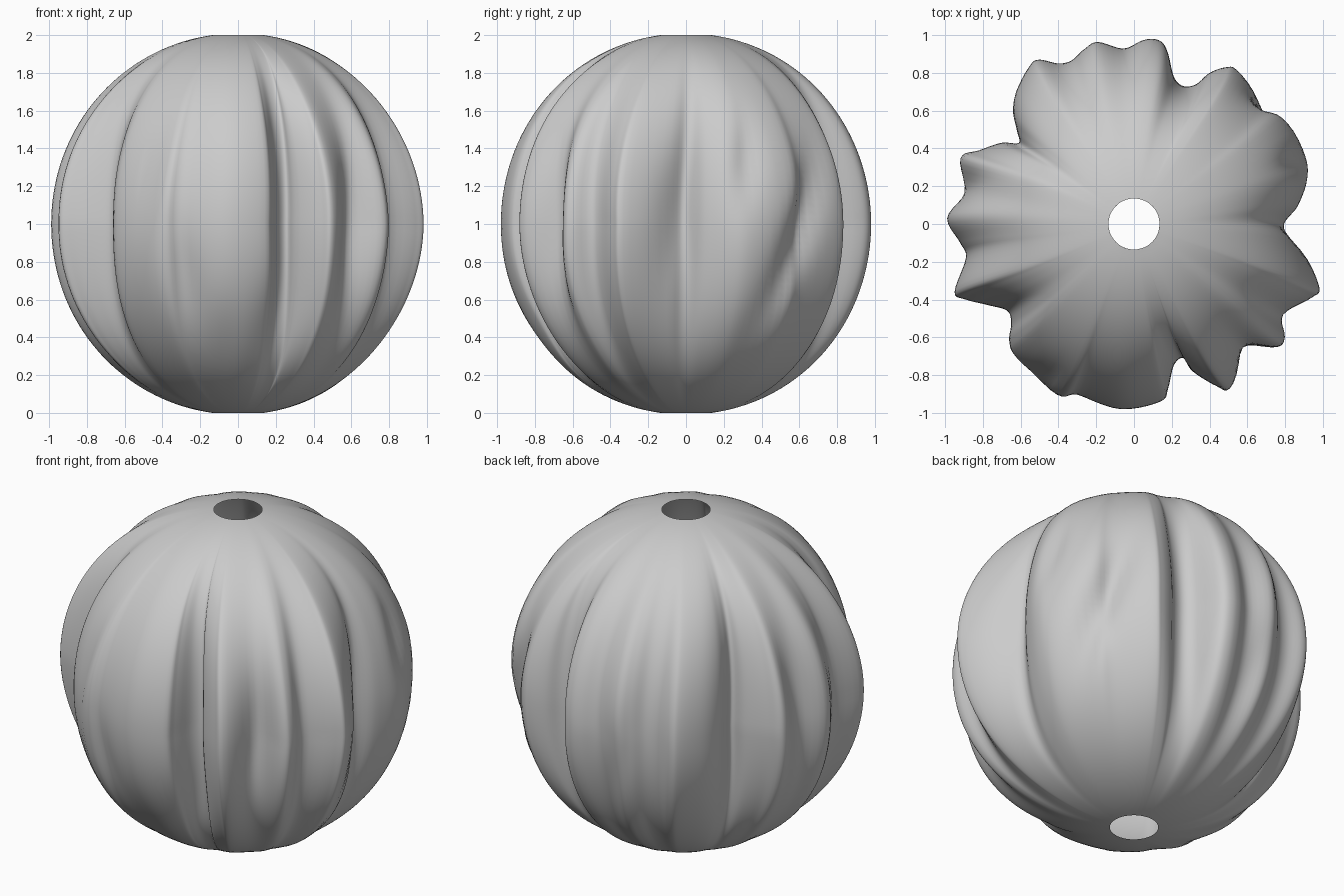
import bpy, bmesh, math
from mathutils import Vector

if "Cube" in bpy.data.objects:
    bpy.data.objects.remove(bpy.data.objects["Cube"])

# Widest cross-section of the pleated globe, counterclockwise (x, y)
OUTLINE = [
    (.81, 0), (.87, .1), (.92, .24), (.91, .36), (.80, .57), (.70, .64), (.55, .81), (.49, .83),
    (.40, .80), (.33, .74), (.26, .73), (.21, .78), (.18, .90), (.15, .96), (.10, .98), (.04, .97),
    (-.06, .93), (-.20, .98), (-.27, .94), (-.33, .87), (-.40, .85), (-.50, .87), (-.55, .84),
    (-.62, .71), (-.64, .60), (-.62, .50), (-.61, .43), (-.70, .43), (-.82, .39), (-.92, .35),
    (-.91, .17), (-.99, .03), (-.92, -.10), (-.89, -.18), (-.95, -.36), (-.89, -.40), (-.77, -.43),
    (-.67, -.46), (-.65, -.53), (-.66, -.62), (-.62, -.71), (-.41, -.91), (-.30, -.91), (-.07, -.98),
    (.14, -.94), (.18, -.87), (.21, -.75), (.26, -.71), (.31, -.78), (.44, -.86), (.51, -.87),
    (.62, -.70), (.77, -.66), (.80, -.60), (.79, -.48), (.94, -.39), (.98, -.33), (.88, -.10)]
# Local dents: angle (deg), height, angular width (deg), half height, depth, slant (deg per unit z)
DENTS = [(38, .9, 6, .40, .07, 22), (20, 1.35, 5, .25, .05, 5), (-48, 1.0, 6, .45, .07, 5),
         (-78, .40, 7, .30, .06, 10), (-95, .25, 6, .25, .04, 0), (-4, 1.05, 5, .40, .05, 5),
         (100, .7, 6, .40, .04, 10), (165, 1.3, 6, .35, .04, -10), (-120, 1.3, 5, .30, .03, 8),
         (-108, .7, 5, .30, .03, -8)]
HOLE, RINGS, STEPS = .135, 72, 5


def spline(a, b, c, d, t):
    """Catmull-Rom point between b and c."""
    return .5 * (2 * b + (c - a) * t + (2 * a - 5 * b + 4 * c - d) * t * t
                 + (3 * b - a - 3 * c + d) * t ** 3)


def dent_depth(angle, z):
    total = 0
    for a, h, wa, hz, depth, slant in DENTS:
        off = (angle - a - slant * (z - h) + 180) % 360 - 180
        total += depth * math.exp(-(off / wa) ** 2 - ((z - h) / hz) ** 2)
    return total


pts = [Vector(p) for p in OUTLINE]
n = len(pts)
section = [spline(pts[i - 1], pts[i], pts[(i + 1) % n], pts[(i + 2) % n], s / STEPS)
           for i in range(n) for s in range(STEPS)]

# Globe shell: round at the two openings, fully pleated at mid height
bm = bmesh.new()
start = math.asin(HOLE)
rows = []
for r in range(RINGS + 1):
    polar = start + (math.pi - 2 * start) * r / RINGS
    z = 1 + math.cos(polar) / math.cos(start)
    pleat = math.sin(polar) ** 2
    row = []
    for p in section:
        ang = math.atan2(p.y, p.x)
        sway = .035 * math.sin(2.6 * (z - 1) + 3 * ang) * abs(z - 1)
        xy = p.normalized().lerp(p, pleat)
        xy *= math.sin(polar) * (1 - pleat * dent_depth(math.degrees(ang), z))
        c, s = math.cos(sway), math.sin(sway)
        row.append(bm.verts.new((xy.x * c - xy.y * s, xy.x * s + xy.y * c, z)))
    rows.append(row)
m = len(section)
for upper, lower in zip(rows, rows[1:]):
    for i in range(m):
        j = (i + 1) % m
        bm.faces.new((upper[i], lower[i], lower[j], upper[j])).smooth = True

mesh = bpy.data.meshes.new("pleated_globe")
bm.to_mesh(mesh)
bm.free()
globe = bpy.data.objects.new("pleated_globe", mesh)
bpy.context.collection.objects.link(globe)

# Plain grey finish
grey = bpy.data.materials.new("light_grey")
grey.diffuse_color = (.6, .6, .6, 1)
grey.use_nodes = True
grey.node_tree.nodes["Principled BSDF"].inputs["Base Color"].default_value = grey.diffuse_color
mesh.materials.append(grey)
